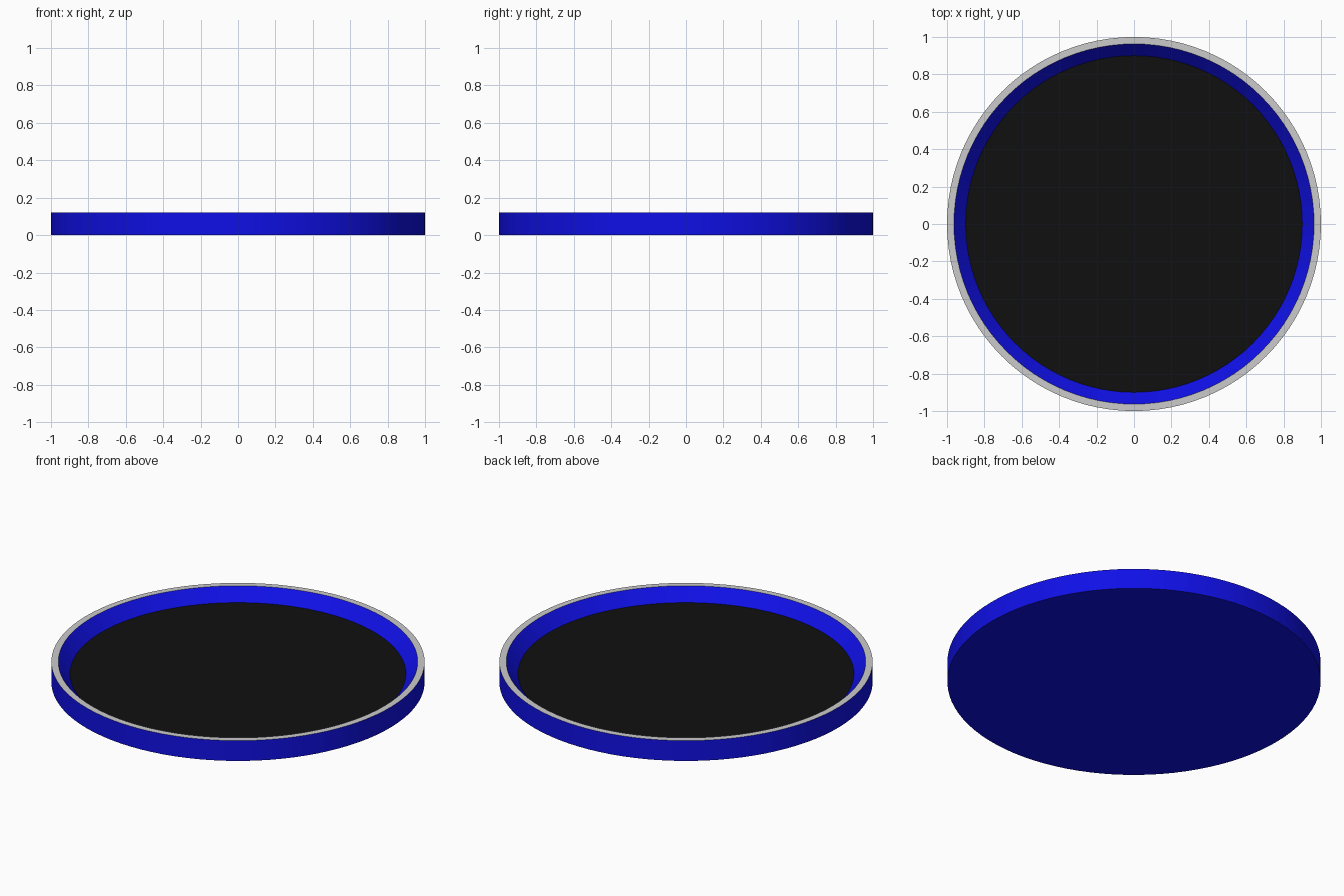
import bpy, bmesh, math

if "Cube" in bpy.data.objects:
    bpy.data.objects.remove(bpy.data.objects["Cube"])

SIDES = 96
R, H = 1.0, 0.12              # outer radius, height
RIM_IN = 0.963                # inner edge of the rim
FLOOR_R, FLOOR_Z = 0.90, 0.05


def material(name, color):
    m = bpy.data.materials.new(name)
    m.diffuse_color = color
    m.use_nodes = True
    m.node_tree.nodes["Principled BSDF"].inputs["Base Color"].default_value = m.diffuse_color
    return m


def lathe(name, profile, mat=None):
    """Spin an (r, z) profile about the z axis."""
    bm = bmesh.new()
    vs = [bm.verts.new((r, 0, z)) for r, z in profile]
    es = [bm.edges.new(p) for p in zip(vs, vs[1:])]
    bmesh.ops.spin(bm, geom=vs + es, cent=(0, 0, 0), axis=(0, 0, 1),
                   angle=2 * math.pi, steps=SIDES, use_merge=True)
    bmesh.ops.remove_doubles(bm, verts=bm.verts, dist=1e-5)
    me = bpy.data.meshes.new(name)
    bm.to_mesh(me)
    bm.free()
    ob = bpy.data.objects.new(name, me)
    bpy.context.collection.objects.link(ob)
    if mat:
        me.materials.append(mat)
    bpy.ops.object.select_all(action='DESELECT')
    ob.select_set(True)
    bpy.context.view_layer.objects.active = ob
    bpy.ops.object.shade_smooth_by_angle(angle=math.radians(30))
    return ob


blue = material("blue", (0.005, 0.005, 0.8, 1))
black = material("black", (0.005, 0.005, 0.005, 1))

# Underside and outer wall
lathe("plate_body", [(0, 0), (R, 0), (R, H)], blue)
# Flat grey lip
lathe("rim", [(R, H), (RIM_IN, H)])
# Sloped wall down to the floor
lathe("inner_wall", [(RIM_IN, H), (FLOOR_R, FLOOR_Z)], blue)
# Black dish floor
lathe("floor", [(FLOOR_R, FLOOR_Z), (0, FLOOR_Z)], black)
